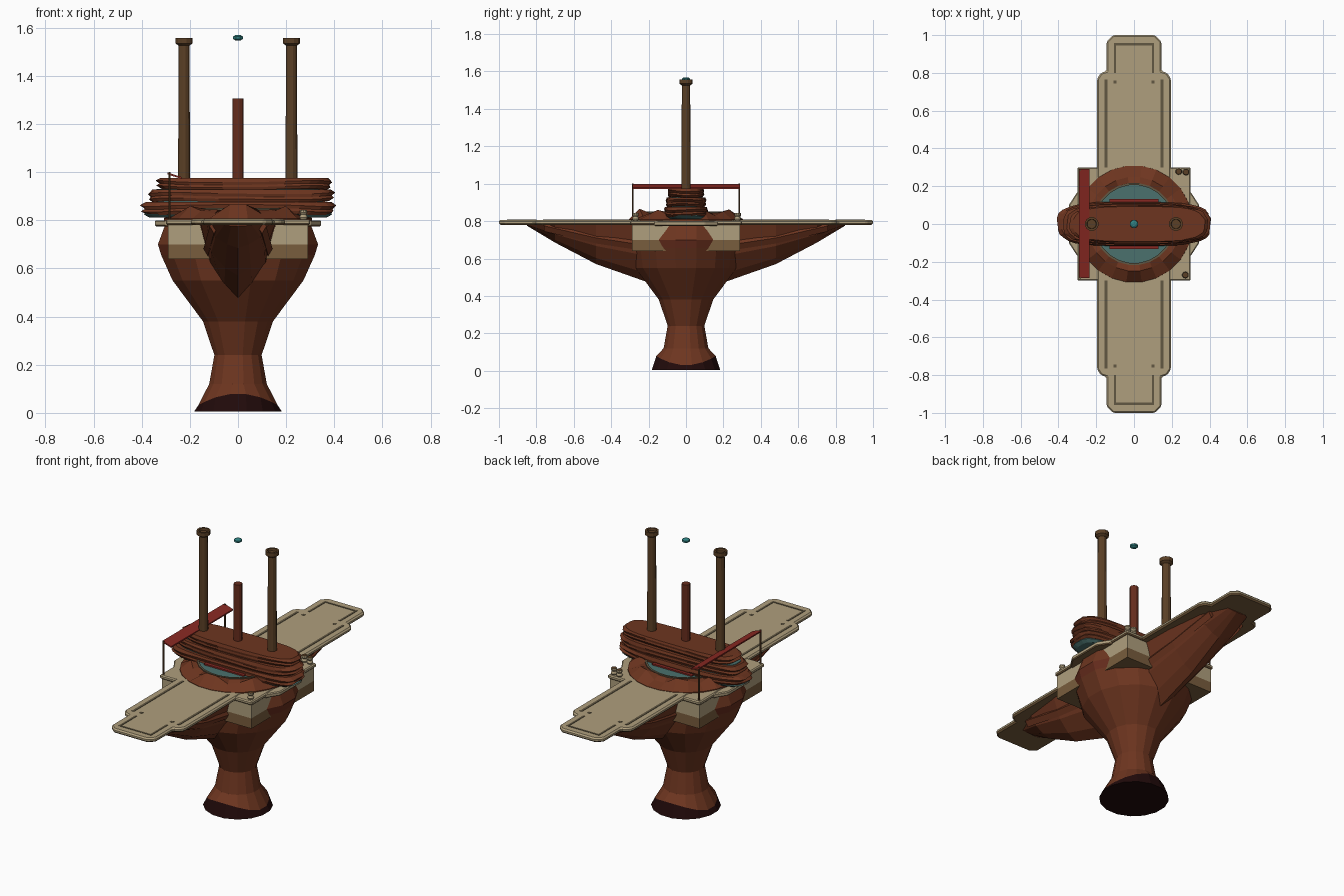
import bpy, bmesh, math, random
from mathutils import Vector

random.seed(4)
cube = bpy.data.objects.get("Cube")
if cube:
    bpy.data.objects.remove(cube, do_unlink=True)


def material(name, r, g, b):
    m = bpy.data.materials.new(name)
    m.use_nodes = True
    m.diffuse_color = (r, g, b, 1)
    m.node_tree.nodes["Principled BSDF"].inputs["Base Color"].default_value = (r, g, b, 1)
    return m


TAN = material("sandy stone", .43, .345, .205)
OCHRE = material("ochre trim", .19, .11, .047)
GROOVE = material("dark groove", .12, .095, .055)
ROCK = material("red brown rock", .155, .036, .014)
BASE = material("scorched rock", .015, .003, .003)
RED = material("red cloth", .25, .022, .016)
TEAL = material("teal water", .07, .165, .155)
GEM = material("teal gem", .03, .22, .22)
WOOD = material("dark wood", .105, .051, .019)
POLE = material("red wood", .135, .026, .012)


def finish(bm, name, mats, rule):
    bmesh.ops.recalc_face_normals(bm, faces=bm.faces)
    bm.normal_update()
    if rule:
        for f in bm.faces:
            f.material_index = rule(f.calc_center_median(), f.normal)
    me = bpy.data.meshes.new(name)
    bm.to_mesh(me)
    bm.free()
    for m in mats:
        me.materials.append(m)
    ob = bpy.data.objects.new(name, me)
    bpy.context.collection.objects.link(ob)
    return ob


def loft(name, rings, mats, rule=None, closed=False):
    """Skin a list of equal point rings; cap the ends, or close the loop of rings."""
    bm = bmesh.new()
    vs = [[bm.verts.new(p) for p in ring] for ring in rings]
    n = len(vs[0])
    pairs = list(zip(vs, vs[1:])) + ([(vs[-1], vs[0])] if closed else [])
    for a, b in pairs:
        for i in range(n):
            j = (i + 1) % n
            bm.faces.new((a[i], a[j], b[j], b[i]))
    if not closed:
        bm.faces.new(vs[0])
        bm.faces.new(vs[-1])
    return finish(bm, name, mats, rule)


def ring(z, rx, ry=None, n=12, x=0, y=0, power=1, wave=None, jitter=0):
    pts = []
    for i in range(n):
        t = 2 * math.pi * (i + .5) / n
        c, s = math.cos(t), math.sin(t)
        k = 1 + random.uniform(-jitter, jitter)
        px = math.copysign(abs(c) ** power, c) * rx * k
        py = math.copysign(abs(s) ** power, s) * (ry or rx) * k
        pts.append(Vector((x + px, y + py, z + (wave(t) if wave else 0))))
    return pts


def slab(name, outline, z0, z1, mats, bevel=0, rule=None):
    ob = loft(name, [[Vector((x, y, z)) for x, y in outline] for z in (z0, z1)], mats, rule)
    if bevel:
        mod = ob.modifiers.new("edge", 'BEVEL')
        mod.width, mod.segments, mod.limit_method = bevel, 1, 'ANGLE'
    return ob


def rect(x0, x1, y0, y1):
    return [(x0, y0), (x1, y0), (x1, y1), (x0, y1)]


def underside(c, normal):
    return 1 if normal.z < -.5 else 0


# Flared rock trunk with a scorched foot and reddish side bulges
profile = [(.12, .122), (.24, .1), (.38, .148), (.55, .277), (.655, .325), (.7, .339), (.79, .305)]
foot = [ring(.005, .186, n=16),
        ring(.055, .168, .162, n=16, wave=lambda t: -.025 * math.cos(2 * t))]
loft("trunk", foot + [ring(z, r, min(r, .293), n=16) for z, r in profile], [ROCK, BASE, POLE],
     lambda c, normal: 1 if c.z < .055 else 2 if .655 < c.z < .7 and abs(c.x) > .25 else 0)

# Central block with an ochre lower band
for name, z0, z1, m in (("block_lower", .64, .7, OCHRE), ("block_upper", .7, .785, TAN)):
    slab(name, rect(-.29, .29, -.29, .29), z0, z1, [m])
slab("block_top", rect(-.3, .3, -.3, .3), .78, .803, [TAN, OCHRE], .006, underside)
slab("side_ledge", [(-.345, -.1), (-.3, -.17), (.3, -.17), (.345, -.1),
                    (.345, .1), (.3, .17), (-.3, .17), (-.345, .1)],
     .775, .8, [TAN, OCHRE], .005, underside)

# Stepped walkway reaching to both ends
quarter = [(.195, .3), (.195, .77), (.175, .8), (.145, .81), (.145, .965), (.11, 1)]
right_half = [(x, -y) for x, y in reversed(quarter)] + quarter
walkway = right_half + [(-x, -y) for x, y in right_half]
slab("walkway", walkway, .78, .806, [TAN, OCHRE], .008, underside)

# Walkway grooves and rock brackets at each end
for side, s in (("front", -1), ("back", 1)):
    def groove(name, x0, x1, y0, y1):
        slab(side + name, rect(x0, x1, min(s * y0, s * y1), max(s * y0, s * y1)),
             .804, .808, [GROOVE])
    for x in (-.148, .148):
        groove("_long_groove", x - .007, x + .007, .3, .765)
    for x in (-.1, .1):
        groove("_end_groove", x - .006, x + .006, .8, .958)
        groove("_stud", x - .008, x + .008, .745, .76)
    groove("_cross_groove", -.1, .1, .946, .958)
    stations = [(.12, .16, .45), (.21, .16, .475), (.48, .155, .57), (.7, .13, .685), (.85, .08, .775)]
    rings = []
    for y, w, zb in stations:
        d = .785 - zb
        half = [(w, .785), (w * .72, .785 - d * .55), (w * .35, .785 - d * .85)]
        section = half + [(0, zb)] + [(-a, b) for a, b in reversed(half)]
        rings.append([Vector((a, s * y, b)) for a, b in section])
    loft(side + "_bracket", rings, [ROCK])
    # Rib running along each flank of the bracket
    for m in (-1, 1):
        path = [(.15, .13, .66), (.48, .118, .71), (.76, .1, .775)]
        loft(side + "_bracket_rib", [
            [Vector((m * (x + a), s * y, z + b)) for a, b in ((.018, 0), (0, .03), (-.02, 0), (0, -.03))]
            for y, x, z in path], [ROCK])

# Jagged crater around a pool
peaks = lambda t: .022 * math.sin(7 * t) + .008 * math.sin(3 * t)
loft("crater", [ring(.79, .312, n=24), ring(.808, .31, n=24), ring(.845, .25, n=24, wave=peaks),
                ring(.845, .215, n=24), ring(.79, .21, n=24)], [ROCK], closed=True)
loft("pool_rim", [ring(.79, .218, n=24), ring(.85, .218, n=24), ring(.85, .207, n=24),
                  ring(.79, .207, n=24)], [GROOVE], closed=True)
loft("pool", [ring(.79, .21, n=24), ring(.842, .21, n=24)], [TEAL])
slab("red_frame", rect(-.13, .13, -.132, .132), .838, .85, [RED])

# Stack of long layered rocks around a teal core
loft("stack_core", [ring(z, a, b, n=32, power=.6) for z, a, b in
                    ((.812, .37, .095), (.824, .392, .108), (.87, .355, .098), (.93, .34, .08))], [TEAL])
for i, (z0, z1, x, a, b) in enumerate(((.825, .876, 0, .405, .118), (.877, .927, .013, .388, .108),
                                       (.929, .975, .025, .365, .098))):
    h = z1 - z0
    tilt = lambda t: .004 * math.sin(3 * t + i * 2)
    loft("stack_rock", [ring(z0 + h * u, a * k, b * k, n=32, x=x, power=.6, jitter=.015,
                             wave=None if u == 1 else tilt)
                        for u, k in ((0, .94), (.25, .99), (.45, .965), (.7, 1), (1, .95))], [ROCK])

# Tall columns with flared hollow caps, centre pole and floating gem
for x in (-.224, .222):
    loft("column", [ring(z, r, x=x) for z, r in ((.95, .026), (1.525, .023), (1.535, .037),
                                                 (1.558, .037), (1.558, .026), (1.545, .024))], [WOOD])
loft("centre_pole", [ring(z, .023) for z in (.95, 1.305)], [POLE])
loft("floating_gem", [ring(z, r, n=8) for z, r in ((1.547, .012), (1.553, .022), (1.563, .022),
                                                   (1.569, .012))], [GEM])

# Sloping red awning on thin posts
loft("awning", [[Vector((x, y, z + d)) for x, z, d in ((-.292, .99, 0), (-.235, .972, 0),
                                                       (-.235, .972, .008), (-.292, .99, .008))]
                for y in (-.285, .29)], [RED])
for y in (-.285, .285):
    loft("awning_post", [ring(z, .005, n=6, x=-.285, y=y) for z in (.8, 1.0)], [WOOD])

# Small urns on the corners
for x, y in ((.275, .275), (.237, .278), (.272, -.27)):
    loft("urn", [ring(z, r, n=10, x=x, y=y) for z, r in ((.8, .012), (.812, .018), (.824, .012),
                                                       (.832, .017), (.842, .015))],
         [TAN, WOOD], lambda c, normal: 1 if c.z > .84 else 0)
